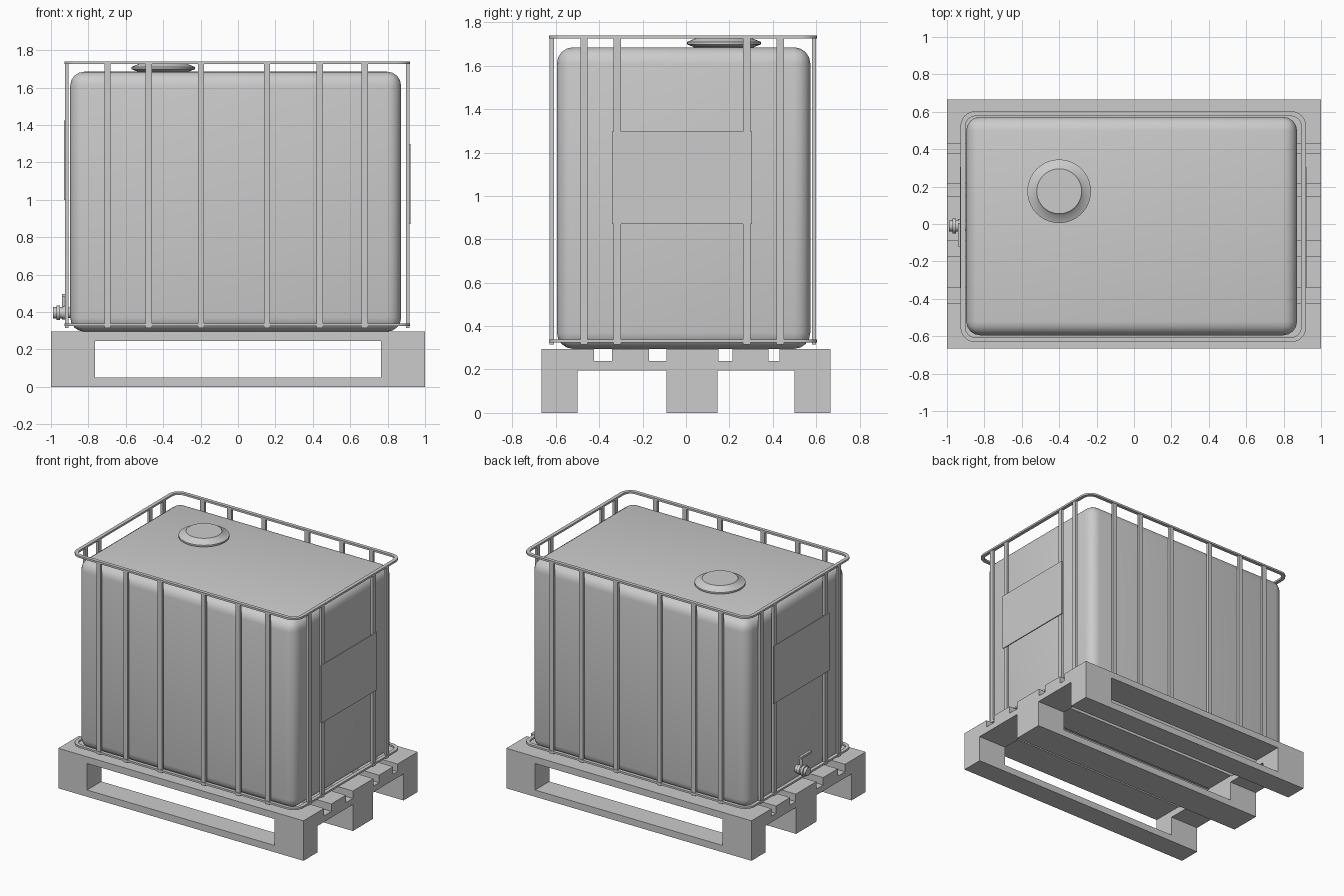
import bpy, bmesh, math
from mathutils import Matrix, Vector

cube = bpy.data.objects.get("Cube")
if cube:
    bpy.data.objects.remove(cube, do_unlink=True)

GREY = (0.6, 0.6, 0.6, 1)
mat = bpy.data.materials.new("plain grey")
mat.use_nodes = True
mat.diffuse_color = GREY
mat.node_tree.nodes["Principled BSDF"].inputs["Base Color"].default_value = GREY


def finish(name, bm, smooth=False):
    bmesh.ops.recalc_face_normals(bm, faces=bm.faces)
    mesh = bpy.data.meshes.new(name)
    bm.to_mesh(mesh)
    bm.free()
    mesh.materials.append(mat)
    obj = bpy.data.objects.new(name, mesh)
    bpy.context.collection.objects.link(obj)
    bpy.ops.object.select_all(action='DESELECT')
    obj.select_set(True)
    bpy.context.view_layer.objects.active = obj
    if smooth:
        bpy.ops.object.shade_smooth_by_angle(angle=math.radians(35))
    return obj


def box(name, x, y, z, bevel=0):
    bm = bmesh.new()
    size = [b - a for a, b in (x, y, z)]
    centre = [(a + b) / 2 for a, b in (x, y, z)]
    bmesh.ops.create_cube(bm, size=1, matrix=Matrix.Translation(centre) @ Matrix.Diagonal((*size, 1)))
    if bevel:
        bmesh.ops.bevel(bm, geom=bm.edges[:], offset=bevel, segments=4, profile=0.5, affect='EDGES')
    return finish(name, bm, bevel > 0)


def loft(name, loops, closed=False, smooth=True):
    """Join equal loops of points with quads; cap the ends unless closed."""
    bm = bmesh.new()
    rows = [[bm.verts.new(p) for p in loop] for loop in loops]
    pairs = list(zip(rows, rows[1:]))
    if closed:
        pairs.append((rows[-1], rows[0]))
    else:
        bm.faces.new(rows[0])
        bm.faces.new(rows[-1])
    n = len(rows[0])
    for a, b in pairs:
        for i in range(n):
            j = (i + 1) % n
            bm.faces.new((a[i], a[j], b[j], b[i]))
    return finish(name, bm, smooth)


def turned(name, profile, origin, axis='Z', sides=40):
    """Solid of revolution from (radius, height) pairs."""
    rot = Vector((0, 0, 1)).rotation_difference(
        Vector((1, 0, 0)) if axis == 'X' else Vector((0, 0, 1)))
    loops = []
    for r, h in profile:
        angles = [math.tau * i / sides for i in range(sides)]
        loops.append([Vector(origin) + rot @ Vector((r * math.cos(a), r * math.sin(a), h))
                      for a in angles])
    return loft(name, loops)


# Pallet: end profile extruded along x, then opened sideways
top, floor, under = 0.295, 0.24, 0.195
half = 0.665
outline = [(-half, 0), (-0.5, 0), (-0.5, under), (-0.09, under), (-0.09, 0),
           (0.145, 0), (0.145, under), (0.5, under), (0.5, 0), (half, 0), (half, top)]
for a, b in ((0.38, 0.43), (0.15, 0.215), (-0.17, -0.09), (-0.425, -0.34)):
    outline += [(b, top), (b, floor), (a, floor), (a, top)]
outline.append((-half, top))
pallet = loft("pallet", [[(x, y, z) for y, z in outline] for x in (-1, 1)], smooth=False)
cutter = box("pallet_cutter", (-0.765, 0.765), (-1, 1), (0.05, 0.245))
cutter.hide_render = True
mod = pallet.modifiers.new("opening", 'BOOLEAN')
mod.operation = 'DIFFERENCE'
mod.solver = 'EXACT'
mod.object = cutter
bpy.context.view_layer.objects.active = pallet
bpy.ops.object.modifier_apply(modifier=mod.name)
bpy.data.objects.remove(cutter, do_unlink=True)

# Tank and its filler cap
box("tank", (-0.897, 0.872), (-0.595, 0.573), (0.295, 1.685), bevel=0.075)
turned("filler_cap", [(0.135, 1.67), (0.14, 1.687), (0.17, 1.698), (0.17, 1.71),
                      (0.128, 1.727), (0.12, 1.738)], (-0.40, 0.175, 0))

# Cage extents
X0, X1, Y0, Y1 = -0.928, 0.92, -0.632, 0.603


def rounded_loop(inset, z, radius=0.08, steps=6):
    r = radius - inset
    points = []
    corners = ((X1, Y1, -1, -1), (X0, Y1, 1, -1), (X0, Y0, 1, 1), (X1, Y0, -1, 1))
    for k, (cx, cy, sx, sy) in enumerate(corners):
        for i in range(steps + 1):
            a = math.pi / 2 * (k + i / steps)
            points.append((cx + sx * radius + r * math.cos(a),
                           cy + sy * radius + r * math.sin(a), z))
    return points


# Cage hoops
for name, z in (("lower_hoop", 0.332), ("upper_hoop", 1.732)):
    loft(name, [rounded_loop(i, z + h) for i, h in
                ((0, -0.007), (0, 0.007), (0.026, 0.007), (0.026, -0.007))], closed=True)

# Cage uprights on the long sides and the ends
W, T = 0.017, 0.019
span = (0.315, 1.735)
for x in (-0.698, -0.478, -0.198, 0.155, 0.438, 0.678):
    for side, y in (("front", Y0 + 0.004), ("back", Y1 - 0.004 - T)):
        box(side + "_upright", (x - W, x + W), (y, y + T), span)
for y in (-0.47, -0.316, 0.28, 0.435):
    for side, x in (("right", X0 + 0.004), ("left", X1 - 0.004 - T)):
        box(side + "_upright", (x, x + T), (y - W, y + W), span)

# Label plates on the ends
box("left_plate", (X1 - 0.006, X1 + 0.002), (-0.342, 0.305), (0.87, 1.297))
box("right_plate", (X0 - 0.002, X0 + 0.006), (-0.342, 0.305), (1.0, 1.425))

# Drain valve with lever
turned("drain_valve", [(0.03, -0.99), (0.03, -0.97), (0.04, -0.97), (0.04, -0.953),
                       (0.03, -0.953), (0.03, -0.94), (0.036, -0.94), (0.036, -0.918),
                       (0.028, -0.918), (0.028, -0.88)], (0, -0.01, 0.396), axis='X', sides=24)
turned("valve_stem", [(0.01, 0.42), (0.01, 0.485)], (-0.932, -0.01, 0), sides=12)
box("valve_lever", (-0.942, -0.922), (-0.12, 0.005), (0.48, 0.495))
